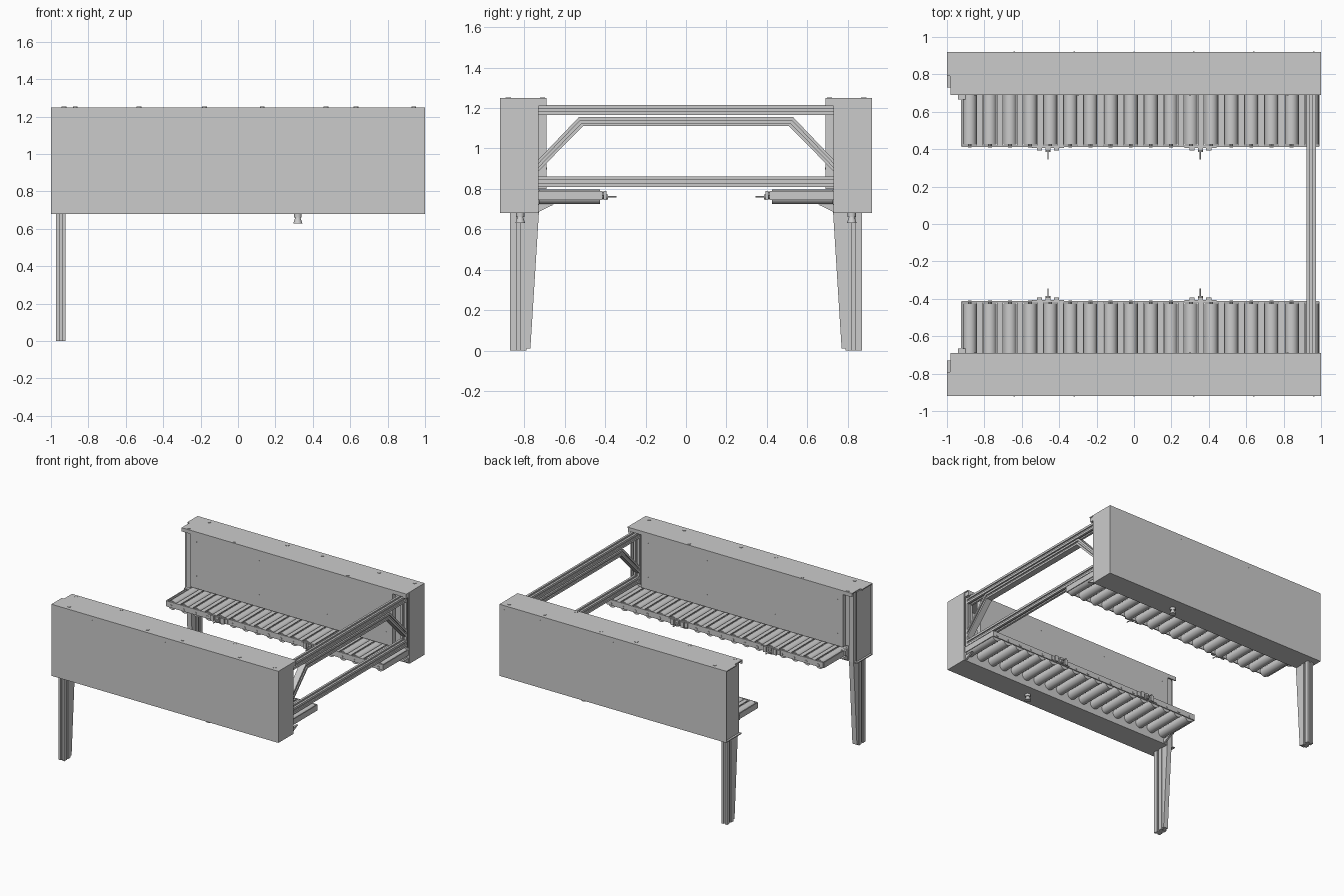
import bpy, bmesh, math
from mathutils import Matrix, Vector

if "Cube" in bpy.data.objects:
    bpy.data.objects.remove(bpy.data.objects["Cube"])


def finish(name, bm, mirror=True, smooth=False):
    bmesh.ops.recalc_face_normals(bm, faces=bm.faces)
    me = bpy.data.meshes.new(name)
    bm.to_mesh(me)
    bm.free()
    ob = bpy.data.objects.new(name, me)
    bpy.context.collection.objects.link(ob)
    if mirror:
        m = ob.modifiers.new("other_side", 'MIRROR')
        m.use_axis = (False, True, False)
        m.use_mirror_merge = False
    if smooth:
        bpy.ops.object.select_all(action='DESELECT')
        ob.select_set(True)
        bpy.context.view_layer.objects.active = ob
        bpy.ops.object.shade_smooth_by_angle(angle=math.radians(40))
    return ob


def add_box(bm, x, y, z):
    c = Vector(((x[0] + x[1]) / 2, (y[0] + y[1]) / 2, (z[0] + z[1]) / 2))
    s = (x[1] - x[0], y[1] - y[0], z[1] - z[0], 1)
    bmesh.ops.create_cube(bm, size=1, matrix=Matrix.Translation(c) @ Matrix.Diagonal(s))


def boxes(name, items, mirror=True):
    bm = bmesh.new()
    for it in items:
        add_box(bm, *it)
    return finish(name, bm, mirror)


def add_prism(bm, pts, axis, a, b):
    def place(p, t):
        return {'x': (t, p[0], p[1]), 'y': (p[0], t, p[1]), 'z': (p[0], p[1], t)}[axis]
    lo = [bm.verts.new(place(p, a)) for p in pts]
    hi = [bm.verts.new(place(p, b)) for p in pts]
    n = len(pts)
    bm.faces.new(lo)
    bm.faces.new(hi)
    for i in range(n):
        bm.faces.new((lo[i], lo[(i + 1) % n], hi[(i + 1) % n], hi[i]))


def prism(name, pts, axis, a, b, mirror=True):
    bm = bmesh.new()
    add_prism(bm, pts, axis, a, b)
    return finish(name, bm, mirror)


def add_rod(bm, p, q, r1, r2=None, seg=20):
    p, q = Vector(p), Vector(q)
    d = q - p
    mat = Matrix.Translation((p + q) / 2) @ d.to_track_quat('Z', 'Y').to_matrix().to_4x4()
    bmesh.ops.create_cone(bm, cap_ends=True, segments=seg, radius1=r1,
                          radius2=r1 if r2 is None else r2, depth=d.length, matrix=mat)


def slotted(u0, u1, v0, v1, w=0.008, d=0.01):
    # rectangle with one groove in the middle of each side
    cu, cv = (u0 + u1) / 2, (v0 + v1) / 2
    return [(u0, v0), (cu - w, v0), (cu - w, v0 + d), (cu + w, v0 + d), (cu + w, v0),
            (u1, v0), (u1, cv - w), (u1 - d, cv - w), (u1 - d, cv + w), (u1, cv + w),
            (u1, v1), (cu + w, v1), (cu + w, v1 - d), (cu - w, v1 - d), (cu - w, v1),
            (u0, v1), (u0, cv + w), (u0 + d, cv + w), (u0 + d, cv - w), (u0, cv - w)]


T = 0.008
# Side housings: sheet metal shells
boxes("housing_outer_panel", [((-1, 1), (0.92 - T, 0.92), (0.68, 1.25))])
boxes("housing_top", [((-0.98, 1), (0.69, 0.92 - T), (1.25 - T, 1.25)),
                      ((-1, -0.98), (0.79, 0.92 - T), (1.25 - T, 1.25)),
                      ((-0.98, 0.98), (0.69, 0.69 + T), (1.22, 1.25 - T))])
boxes("housing_bottom", [((-1, 1), (0.73, 0.92 - T), (0.68, 0.68 + T)),
                         ((-0.92, 1), (0.73, 0.73 + T), (0.68 + T, 0.80))])
boxes("housing_end_plates", [((1 - T, 1), (0.73, 0.92 - T), (0.68 + T, 1.25 - T)),
                             ((-0.985, -0.978), (0.74, 0.92 - T), (0.68 + T, 1.25 - T))])
boxes("housing_inner_panel", [((-0.90, 0.88), (0.69, 0.69 + T), (0.80, 1.24)),
                              ((-0.90, -0.90 + T), (0.69, 0.73), (0.80, 1.24)),
                              ((0.88 - T, 0.88), (0.69, 0.73), (0.80, 1.24))])

# Screw heads on the top, outside and inner panels
bm = bmesh.new()
for x, y in [(-0.87, .88), (-0.18, .88), (0.13, .88), (0.63, .88), (0.94, .88),
             (-0.93, .71), (-0.53, .71), (0.47, .71)]:
    add_rod(bm, (x, y, 1.245), (x, y, 1.253), 0.013, seg=16)
for i in range(6):
    add_rod(bm, (-0.64 + 0.32 * i, 0.915, 1.215), (-0.64 + 0.32 * i, 0.921, 1.215), 0.004, seg=10)
for x in (-0.85, -0.3, 0.3, 0.82):
    for z in (0.9, 1.17):
        add_rod(bm, (x, 0.695, z), (x, 0.688, z), 0.005, seg=10)
finish("panel_screws", bm, smooth=True)

# Legs: grooved post with tapered inner web
prism("leg_post", slotted(-0.972, -0.922, 0.79, 0.87), 'z', 0, 1.24)
prism("leg_tapered_web", [(0.80, 0.01), (0.77, 0.01), (0.728, 0.68), (0.728, 1.24), (0.80, 1.24)],
      'x', -0.967, -0.927)

# Frame posts at the cross-frame end
prism("frame_post", slotted(0.922, 0.972, 0.73, 0.78), 'z', 0.69, 1.24)

# Cross beams
prism("upper_cross_beam", slotted(0.922, 0.972, 1.165, 1.215), 'y', -0.74, 0.74, mirror=False)
prism("lower_cross_beam", slotted(0.922, 0.972, 0.81, 0.86), 'y', -0.74, 0.74, mirror=False)

# Arched brace: mitred band with a recessed groove along its centre
outer = [(-0.735, 0.94), (-0.53, 1.155), (0.53, 1.155), (0.735, 0.94)]
inner = [(-0.735, 0.882), (-0.51, 1.11), (0.51, 1.11), (0.735, 0.882)]
bm = bmesh.new()
for f0, f1, inset in [(0, .35, 0), (.35, .65, .01), (.65, 1, 0)]:
    def mix(f):
        return [Vector(o).lerp(Vector(i), f) for o, i in zip(outer, inner)]
    A, B = mix(f0), mix(f1)
    add_prism(bm, A + B[::-1], 'x', 0.922 + inset, 0.972 - inset)
finish("arched_brace", bm, mirror=False)

# Conveyor rollers with thin shafts
bm = bmesh.new()
N, X0, X1 = 18, -0.878, 0.95
step = (X1 - X0) / (N - 1)
for i in range(N):
    x = X0 + i * step
    add_rod(bm, (x, 0.425, 0.76), (x, 0.728, 0.76), 0.036)
    add_rod(bm, (x, 0.408, 0.76), (x, 0.425, 0.76), 0.01, seg=8)
finish("conveyor_rollers", bm, smooth=True)

# Filler strips between the rollers
boxes("roller_gap_strips", [((X0 + i * step + 0.037, X0 + (i + 1) * step - 0.037),
                            (0.42, 0.73), (0.780, 0.786)) for i in range(N - 1)])

# Conveyor side rail and end lips
boxes("conveyor_rail", [((-0.92, 0.99), (0.412, 0.420), (0.745, 0.79)),
                        ((-0.925, -0.918), (0.415, 0.69), (0.745, 0.79)),
                        ((0.986, 0.992), (0.415, 0.73), (0.745, 0.79))])

# Sensor brackets and pins on the rail
brackets, bm = [], bmesh.new()
for x in (-0.46, 0.355):
    brackets.append(((x - 0.085, x + 0.085), (0.406, 0.412), (0.75, 0.785)))
    for dx in (-0.045, 0, 0.045):
        brackets.append(((x + dx - 0.014, x + dx + 0.014), (0.394, 0.407), (0.745, 0.79)))
    add_rod(bm, (x, 0.40, 0.76), (x, 0.345, 0.76), 0.004, seg=10)
    add_rod(bm, (x, 0.40, 0.76), (x, 0.385, 0.76), 0.013, seg=12)
boxes("rail_brackets", brackets)
finish("rail_pins", bm, smooth=True)

# Sloped support brackets under the conveyor
bm = bmesh.new()
for x in (-0.9, 0.985):
    add_prism(bm, [(0.735, 0.683), (0.655, 0.722), (0.735, 0.722)], 'x', x - 0.01, x + 0.005)
finish("conveyor_support_brackets", bm)

# Corner tabs at the upper inner ends
boxes("corner_tabs", [((0.972, 0.995), (0.69, 0.73), (1.21, 1.242)),
                      ((-0.94, -0.90), (0.665, 0.692), (0.75, 0.79))])

# Levelling feet under the housings
bm = bmesh.new()
add_rod(bm, (0.32, 0.82, 0.66), (0.32, 0.82, 0.685), 0.02)
add_rod(bm, (0.32, 0.82, 0.63), (0.32, 0.82, 0.66), 0.024, 0.014)
finish("bottom_knob", bm, smooth=True)
